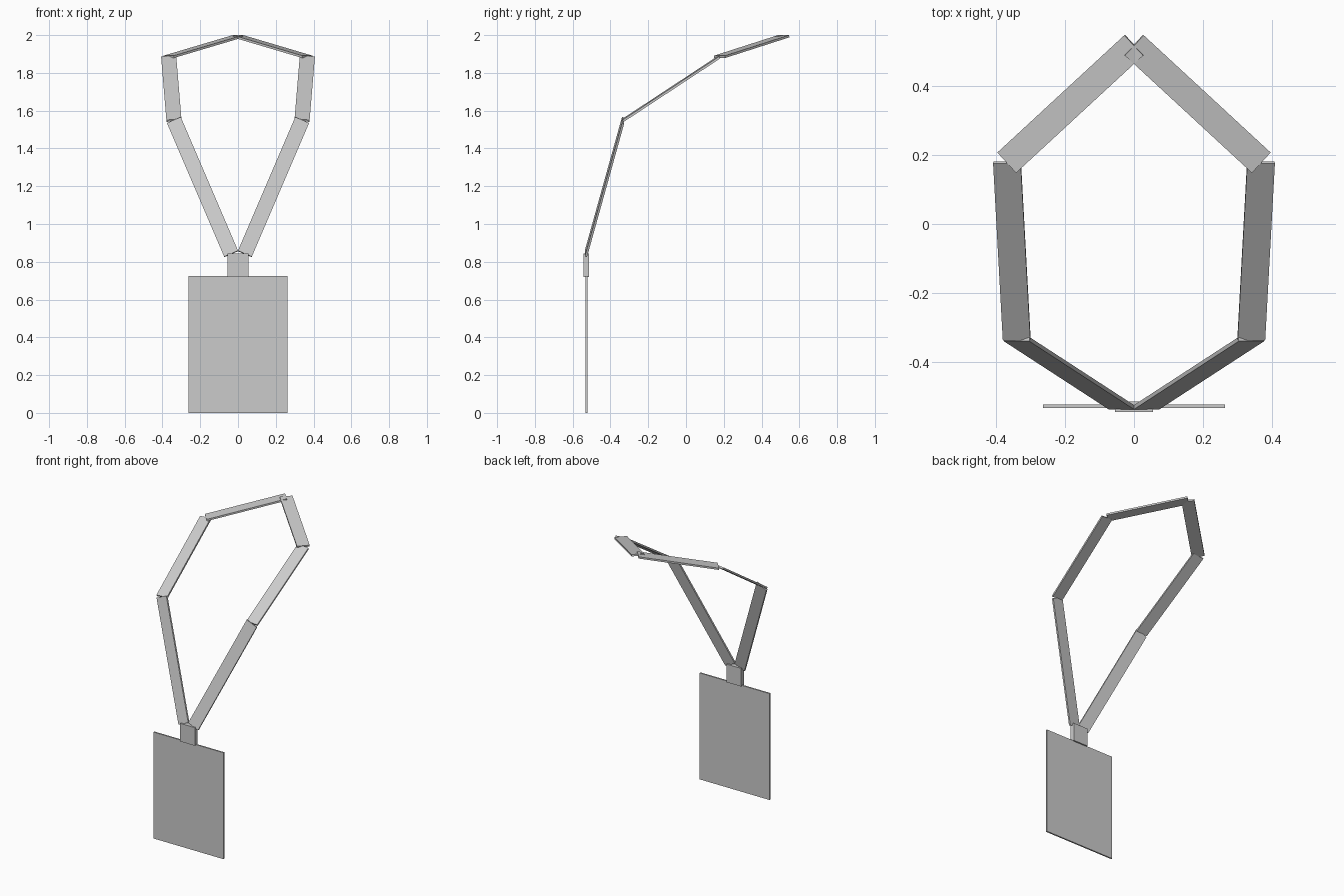
import bpy
from mathutils import Vector, Matrix

if "Cube" in bpy.data.objects:
    bpy.data.objects.remove(bpy.data.objects["Cube"])


def box(name, size, matrix):
    bpy.ops.mesh.primitive_cube_add(size=1)
    ob = bpy.context.object
    ob.name = name
    ob.data.transform(Matrix.Diagonal((*size, 1)))
    ob.matrix_world = matrix
    return ob


def strap(name, start, end, side_ref, width=0.08, thick=0.012):
    """Flat strap running start -> end; its width is square to side_ref."""
    a, b = Vector(start), Vector(end)
    along = (b - a).normalized()
    side = along.cross(Vector(side_ref)).normalized()
    normal = side.cross(along)
    m = Matrix((side, along, normal)).transposed().to_4x4()
    m.translation = (a + b) / 2
    return box(name, (width, (b - a).length, thick), m)


# Badge card and the clip that holds it
box("badge_card", (0.525, 0.01, 0.724), Matrix.Translation((0, -0.527, 0.362)))
box("clip", (0.11, 0.031, 0.123), Matrix.Translation((0, -0.528, 0.782)))

# Neck strap: three flat lengths on each side
for s, label in ((1, "right"), (-1, "left")):
    clip_end = (s * 0.036, -0.53, 0.842)
    chest = (s * 0.339, -0.333, 1.549)
    shoulder = (s * 0.367, 0.178, 1.885)
    nape = (0, 0.517, 1.994)
    strap("strap_front_" + label, clip_end, chest, (0, 1, 0))
    strap("strap_shoulder_" + label, chest, shoulder, (0, 1, 0))
    strap("strap_neck_" + label, shoulder, nape, (0, 0, 1))
